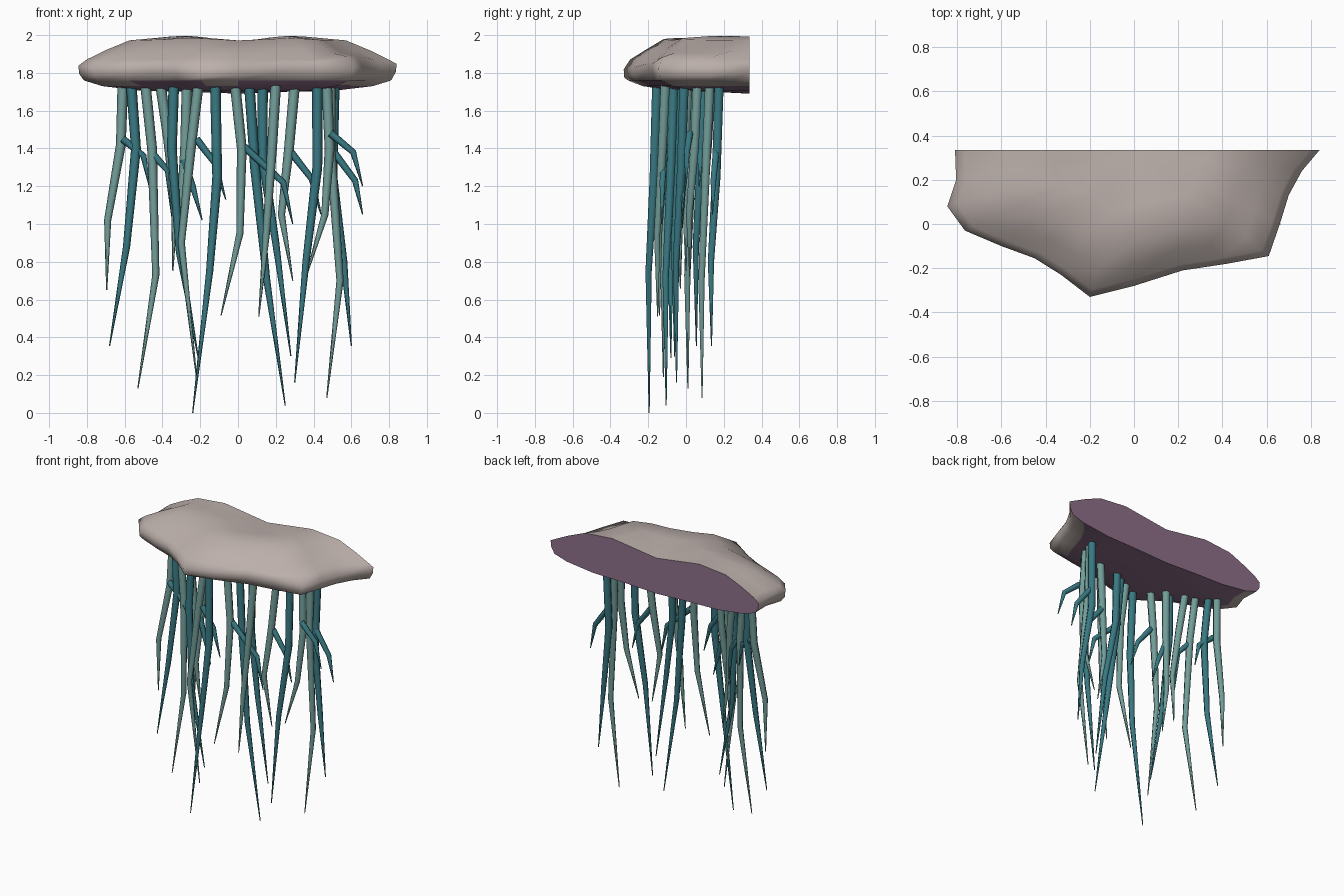
import bpy, bmesh, math
from mathutils import Vector

if "Cube" in bpy.data.objects:
    bpy.data.objects.remove(bpy.data.objects["Cube"])


def material(name, rgb):
    m = bpy.data.materials.new(name)
    m.diffuse_color = (*rgb, 1)
    m.use_nodes = True
    m.node_tree.nodes["Principled BSDF"].inputs["Base Color"].default_value = m.diffuse_color
    return m


STONE = material("pale stone", (0.50, 0.43, 0.405))
PURPLE = material("purple stone", (0.27, 0.16, 0.25))
DARK = material("dark teal", (0.04, 0.19, 0.225))
LIGHT = material("light teal", (0.17, 0.34, 0.32))


def make_object(name, bm, mats, angle):
    bmesh.ops.recalc_face_normals(bm, faces=bm.faces)
    me = bpy.data.meshes.new(name)
    bm.to_mesh(me)
    bm.free()
    for m in mats:
        me.materials.append(m)
    ob = bpy.data.objects.new(name, me)
    bpy.context.collection.objects.link(ob)
    bpy.context.view_layer.objects.active = ob
    ob.select_set(True)
    bpy.ops.object.shade_smooth_by_angle(angle=math.radians(angle))
    ob.select_set(False)
    return ob


# Stone slab: rim outline (x, y, z), shrunk ring by ring toward the flat back
BACK = 0.335
rim = [(-0.81, BACK, 1.82), (-0.805, 0.2, 1.82), (-0.845, 0.08, 1.82), (-0.765, -0.03, 1.81),
       (-0.6, -0.10, 1.82), (-0.45, -0.155, 1.83), (-0.33, -0.23, 1.82), (-0.2, -0.33, 1.80),
       (0.0, -0.28, 1.81), (0.22, -0.21, 1.83), (0.42, -0.18, 1.83), (0.61, -0.145, 1.81),
       (0.66, 0.0, 1.81), (0.70, 0.13, 1.81), (0.76, 0.24, 1.82), (0.84, BACK, 1.83)]
# (scale, height, height is relative to the rim) from underside to top
rings = [(0.3, 1.70, 0), (0.6, 1.705, 0), (0.85, 1.73, 0), (0.965, 1.76, 0), (0.995, -0.025, 1),
         (1.0, 0.018, 1), (0.95, 1.87, 0), (0.83, 1.92, 0), (0.68, 1.972, 0), (0.42, 1.985, 0)]


def dip(x, y):
    """Shallow saddle across the middle of the top, deepest at the back."""
    return -0.035 * math.exp(-(x / 0.2) ** 2) * max(0, (y + 0.1) / 0.435)


bm = bmesh.new()
grid = []
for s, h, relative in rings:
    row = []
    for i, (x, y, z) in enumerate(rim):
        px, py = x * s, BACK + (y - BACK) * s
        pz = z + h if relative else h
        if pz > 1.94:
            pz += dip(px, py) + 0.014 * math.exp(-((abs(px) - 0.25) / 0.15) ** 2)
        # raised lip with a hollow behind it along the right end
        if 11 <= i <= 13:
            pz += {0.95: 0.015, 0.83: -0.015}.get(s, 0)
        row.append(bm.verts.new((px, py, pz)))
    grid.append(row)
under = bm.verts.new((0, BACK, 1.69))
crown = bm.verts.new((0, BACK, 1.945))
n = len(rim)
for k in range(len(rings) - 1):
    for i in range(n - 1):
        f = bm.faces.new((grid[k][i], grid[k][i + 1], grid[k + 1][i + 1], grid[k + 1][i]))
        cx = f.calc_center_median().x
        # purple underside, reaching further out along two stretches of the front
        patch = -0.52 < cx < -0.2 or 0 < cx < 0.55
        f.material_index = int(k < 2 or (k == 2 and patch))
for i in range(n - 1):
    bm.faces.new((grid[0][i], grid[0][i + 1], under)).material_index = 1
    bm.faces.new((grid[-1][i], grid[-1][i + 1], crown))
# flat cut back, split into bands so it shades softly into the underside
for k in range(len(rings) - 1):
    if k < 4:
        a, b = grid[k], grid[k + 1]
        lo, hi = (under,) if k == 0 else (), ()
loop = [r[0] for r in grid] + [crown] + [r[-1] for r in reversed(grid)] + [under]
bm.faces.new(loop).material_index = 1
make_object("stone_slab", bm, [STONE, PURPLE], 60)


def root(name, pts, radii, mat, sides=6):
    """Tapered six-sided tube along a path."""
    bm = bmesh.new()
    pts = [Vector(p) for p in pts]
    rows = []
    for i, p in enumerate(pts):
        t = (pts[min(i + 1, len(pts) - 1)] - pts[max(i - 1, 0)]).normalized()
        if i == 0 and name.startswith("root"):
            t = Vector((0, 0, -1))
        u = t.cross(Vector((0, 1, 0))).normalized()
        v = t.cross(u)
        rows.append([bm.verts.new(p + radii[i] * (math.cos(a) * u + math.sin(a) * v))
                     for a in (math.tau * j / sides for j in range(sides))])
    for a, b in zip(rows, rows[1:]):
        for j in range(sides):
            bm.faces.new((a[j], a[(j + 1) % sides], b[(j + 1) % sides], b[j]))
    bm.faces.new(rows[0])
    bm.faces.new(rows[-1])
    return make_object(name, bm, [mat], 70)


# Hanging roots: colour, tip depth, top x, then two bends and a tip as (x, z)
L, D = LIGHT, DARK
roots = [
    (L, 0.09, -0.61, (-0.62, 1.42), (-0.69, 1.02), (-0.695, 0.65)),
    (D, 0.055, -0.565, (-0.54, 1.40), (-0.59, 0.88), (-0.68, 0.355)),
    (L, 0.01, -0.49, (-0.455, 1.40), (-0.435, 0.73), (-0.53, 0.13)),
    (L, 0.0, -0.41, (-0.37, 1.45), (-0.335, 1.10), (-0.345, 0.75)),
    (D, -0.08, -0.34, (-0.35, 1.40), (-0.31, 0.85), (-0.21, 0.29)),
    (L, -0.03, -0.27, (-0.28, 1.40), (-0.31, 1.00), (-0.27, 0.66)),
    (L, -0.12, -0.21, (-0.25, 1.40), (-0.30, 0.90), (-0.22, 0.19)),
    (D, -0.195, -0.12, (-0.11, 1.25), (-0.15, 0.75), (-0.24, 0.0)),
    (L, -0.14, -0.015, (0.02, 1.40), (0.01, 0.95), (-0.09, 0.515)),
    (D, -0.105, 0.06, (0.09, 1.30), (0.15, 0.72), (0.25, 0.04)),
    (D, -0.06, 0.13, (0.13, 1.35), (0.20, 0.90), (0.28, 0.30)),
    (L, -0.15, 0.20, (0.18, 1.40), (0.15, 0.95), (0.11, 0.51)),
    (L, -0.03, 0.30, (0.27, 1.40), (0.23, 1.05), (0.29, 0.70)),
    (D, -0.05, 0.42, (0.42, 1.30), (0.36, 0.80), (0.30, 0.16)),
    (L, 0.02, 0.47, (0.485, 1.40), (0.46, 1.05), (0.36, 0.72)),
    (L, 0.085, 0.49, (0.49, 1.40), (0.54, 0.70), (0.47, 0.08)),
    (D, 0.135, 0.51, (0.50, 1.25), (0.56, 0.80), (0.60, 0.355)),
]
for i, (mat, y, x, a, b, c) in enumerate(roots):
    path = [(x, y + 0.04, 1.735), (a[0], y + 0.025, a[1]), (b[0], y - 0.003, b[1]), (c[0], y, c[1])]
    root(f"root_{i + 1}", path, (0.028, 0.026, 0.019, 0.003), mat)

# Side shoots: depth, then three points as (x, z)
shoots = [
    (0.09, (-0.61, 1.45), (-0.50, 1.36), (-0.47, 1.20)),
    (0.03, (-0.45, 1.37), (-0.37, 1.28), (-0.345, 1.00)),
    (-0.02, (-0.29, 1.34), (-0.24, 1.20), (-0.19, 1.02)),
    (-0.09, (-0.22, 1.45), (-0.12, 1.32), (-0.065, 1.13)),
    (-0.11, (0.03, 1.41), (0.24, 1.22), (0.29, 1.00)),
    (0.0, (0.28, 1.38), (0.39, 1.24), (0.44, 1.05)),
    (0.02, (0.49, 1.48), (0.61, 1.38), (0.66, 1.20)),
    (0.16, (0.50, 1.39), (0.62, 1.23), (0.66, 1.05)),
]
for i, (y, a, b, c) in enumerate(shoots):
    path = [(a[0], y, a[1]), (b[0], y - 0.015, b[1]), (c[0], y - 0.02, c[1])]
    root(f"side_shoot_{i + 1}", path, (0.02, 0.017, 0.003), DARK)
